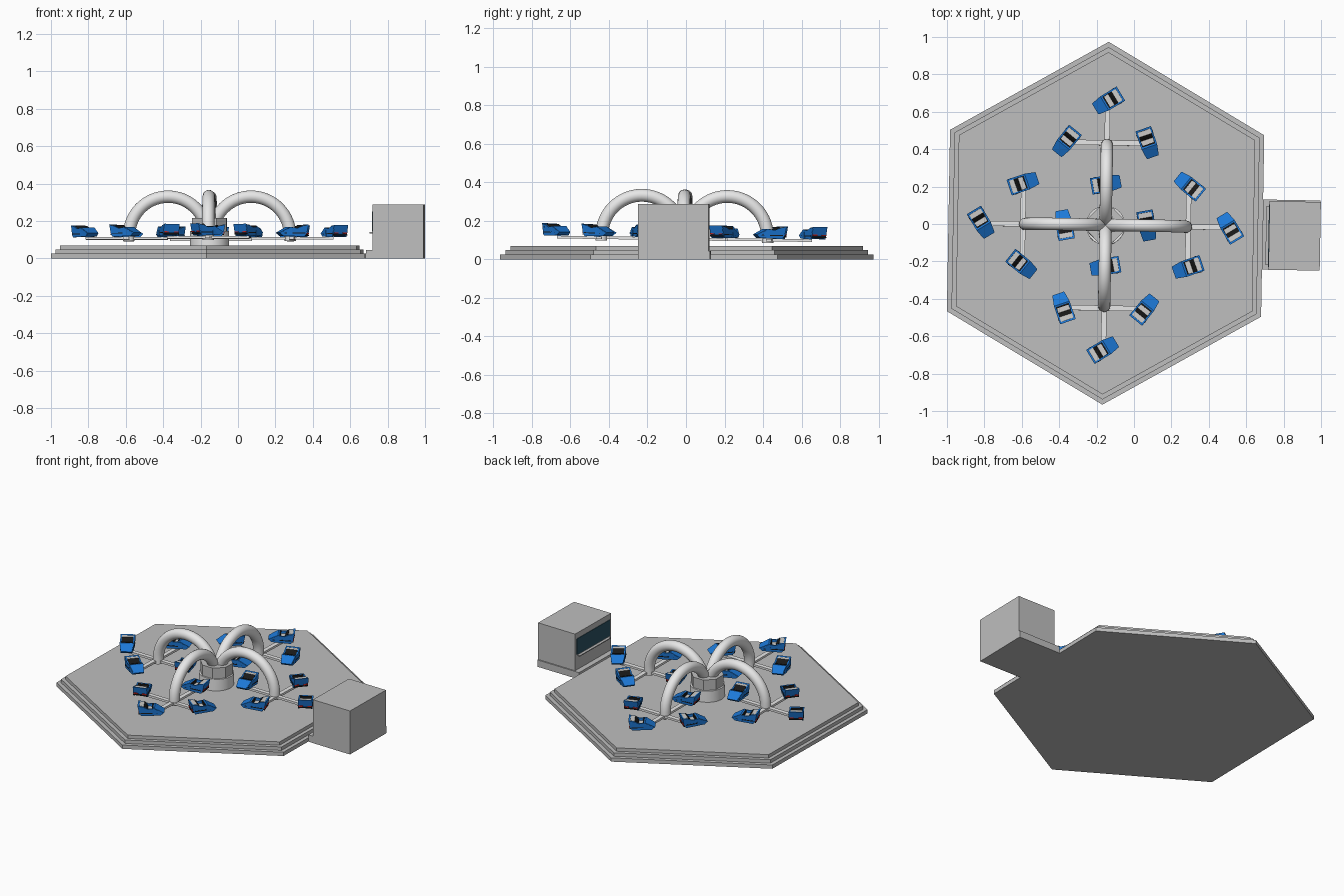
import bpy, bmesh, math
from mathutils import Matrix, Vector

if "Cube" in bpy.data.objects:
    bpy.data.objects.remove(bpy.data.objects["Cube"])

def material(name, rgb):
    m = bpy.data.materials.new(name)
    m.diffuse_color = (*rgb, 1)
    m.use_nodes = True
    m.node_tree.nodes["Principled BSDF"].inputs["Base Color"].default_value = m.diffuse_color
    return m

STONE = material("mid grey", (0.52, 0.52, 0.52))
STEEL = material("light grey", (0.8, 0.8, 0.8))
BLUE = material("blue", (0.012, 0.19, 0.68))
SEAT = material("seat grey", (0.62, 0.61, 0.59))
BLACK = material("black", (0.01, 0.01, 0.01))
RED = material("red", (0.7, 0.02, 0.015))
GLASS = material("dark teal glass", (0.025, 0.085, 0.125))

def R(deg, axis):
    return Matrix.Rotation(math.radians(deg), 4, axis)

def T(x, y, z):
    return Matrix.Translation((x, y, z))

def finish(name, bm, mats, matrix=Matrix(), smooth=False):
    bmesh.ops.recalc_face_normals(bm, faces=bm.faces)
    me = bpy.data.meshes.new(name)
    bm.to_mesh(me)
    bm.free()
    for m in mats:
        me.materials.append(m)
    if smooth:
        for p in me.polygons:
            p.use_smooth = len(p.vertices) == 4
    ob = bpy.data.objects.new(name, me)
    ob.matrix_world = matrix
    bpy.context.collection.objects.link(ob)
    return ob

def add_box(bm, lo, hi, idx=0):
    lo, hi = Vector(lo), Vector(hi)
    mat = Matrix.Translation((lo + hi) / 2) @ Matrix.Diagonal((*(hi - lo), 1))
    g = bmesh.ops.create_cube(bm, size=1, matrix=mat)
    for f in {f for v in g["verts"] for f in v.link_faces}:
        f.material_index = idx

def add_disc(bm, r, z0, z1, n, turn=0, at=(0, 0)):
    bmesh.ops.create_cone(bm, cap_ends=True, segments=n, radius1=r, radius2=r, depth=z1 - z0,
                          matrix=T(at[0], at[1], (z0 + z1) / 2) @ R(turn, 'Z'))

def add_prism(bm, profile, y0, y1, idx):
    """Extrude an x-z profile between y0 and y1."""
    a = [bm.verts.new((x, y0, z)) for x, z in profile]
    b = [bm.verts.new((x, y1, z)) for x, z in profile]
    n = len(profile)
    faces = [bm.faces.new(a), bm.faces.new(b[::-1])]
    faces += [bm.faces.new((a[i], b[i], b[(i + 1) % n], a[(i + 1) % n])) for i in range(n)]
    for f in faces:
        f.material_index = idx

CX, CY = -0.152, 0.004

# stepped hexagonal platform
def hexagon(bm, r, z):
    angs = [math.radians(89 + 60 * i) for i in range(6)]
    return [bm.verts.new((r * math.cos(a), r * math.sin(a), z)) for a in angs]

bm = bmesh.new()
steps = [(0.97, 0), (0.97, 0.025), (0.942, 0.025), (0.942, 0.048), (0.915, 0.048), (0.915, 0.07)]
rings = [hexagon(bm, r, z) for r, z in steps]
for lo, hi in zip(rings, rings[1:]):
    for i in range(6):
        j = (i + 1) % 6
        bm.faces.new((lo[i], lo[j], hi[j], hi[i]))
bm.faces.new(rings[0])
bm.faces.new(rings[-1])
finish("platform", bm, [STONE], T(CX, CY, 0))

# ticket booth with base slab, window and sill on the side facing the ride
booth_m = T(0.857, -0.062, 0) @ R(-1, 'Z')
bm = bmesh.new()
add_box(bm, (-0.135, -0.185, 0.0), (0.139, 0.182, 0.287))
finish("booth", bm, [STONE], booth_m)
bm = bmesh.new()
add_box(bm, (-0.17, -0.184, 0), (0.138, 0.19, 0.045))
finish("booth_base", bm, [STONE], booth_m)
bm = bmesh.new()
add_box(bm, (-0.138, -0.17, 0.145), (-0.13, 0.165, 0.25))
finish("booth_window", bm, [GLASS], booth_m)
bm = bmesh.new()
add_box(bm, (-0.152, -0.16, 0.134), (-0.13, 0.155, 0.14))
finish("booth_sill", bm, [STONE], booth_m)

# the turning part leans very slightly
RIDE = T(CX, CY - 0.013, 0) @ R(-0.8, 'X') @ R(-1, 'Z')

# central hub
bm = bmesh.new()
add_disc(bm, 0.105, 0.06, 0.145, 32)
finish("hub_drum", bm, [STEEL], RIDE, True)
bm = bmesh.new()
add_disc(bm, 0.1, 0.145, 0.215, 8, 22.5)
finish("hub_cap", bm, [STONE], RIDE)

# car: extruded side profiles (x is forward)
bm = bmesh.new()
W = 0.044
side = [(-0.06, 0), (0.058, 0.004), (0.074, 0.02), (0.02, 0.05), (-0.02, 0.046), (-0.05, 0.058),
        (-0.08, 0.063), (-0.07, 0.02)]
nose = [(0.008, 0.004), (0.058, 0.004), (0.078, 0.021), (0.02, 0.052), (0.012, 0.05)]
seat = [(-0.058, 0.004), (0.012, 0.004), (0.012, 0.032), (-0.022, 0.032), (-0.042, 0.06),
        (-0.076, 0.062), (-0.066, 0.02)]
rear = [(-0.06, 0.003), (-0.055, 0.055), (-0.074, 0.064), (-0.082, 0.065), (-0.072, 0.02)]
for s in (1, -1):
    add_prism(bm, side, s * W, s * (W - 0.009), 0)
    # dark trim along the side
    add_box(bm, (-0.062, s * W - 0.002, 0.016), (0.052, s * W + 0.002, 0.021), 2)
add_prism(bm, nose, -W + 0.002, W - 0.002, 0)
add_prism(bm, seat, -W + 0.009, W - 0.009, 1)
add_prism(bm, rear[:1] + [(-0.06, 0.05), (-0.073, 0.063)] + rear[3:], -W + 0.001, W - 0.001, 0)
# dark bands: dashboard and between seat and backrest
add_box(bm, (0.004, -W + 0.008, 0.03), (0.012, W - 0.008, 0.051), 2)
add_prism(bm, [(-0.027, 0.03), (-0.022, 0.035), (-0.036, 0.056), (-0.044, 0.0625), (-0.046, 0.05)],
          -W + 0.008, W - 0.008, 2)
# dark bumper and red lamps at the back
add_box(bm, (-0.075, -W + 0.002, 0.009), (-0.06, W - 0.002, 0.015), 2)
for s in (1, -1):
    add_box(bm, (-0.077, s * 0.027 - 0.013, 0.018), (-0.067, s * 0.027 + 0.013, 0.025), 3)
# narrower front end
for v in bm.verts:
    if v.co.x > 0.05:
        v.co.y *= 0.78
car = finish("car_1", bm, [BLUE, SEAT, BLACK, RED])

# four arched arms, each with a cross carrying four cars
ARM, REACH = 0.442, 0.22
CARS = [((REACH, 0), 121), ((0, REACH), 141), ((0, -REACH), 199), ((-REACH, 0), 280)]
count = 0
for k in range(4):
    arm_m = RIDE @ R(90 * k, 'Z')
    bm = bmesh.new()
    ring = bmesh.ops.create_circle(bm, segments=20, radius=0.033, matrix=T(0.43, 0, 0.118))
    bmesh.ops.spin(bm, geom=list({e for v in ring["verts"] for e in v.link_edges}),
                   cent=(0.222, 0, 0.122), axis=(0, -1, 0), angle=math.radians(158), steps=28)
    finish(f"arched_arm_{k + 1}", bm, [STEEL], arm_m, True)

    bm = bmesh.new()
    w = 0.014
    add_box(bm, (ARM - REACH, -w, 0.1), (ARM + REACH, w, 0.114))
    add_box(bm, (ARM - w, -REACH, 0.099), (ARM + w, REACH, 0.113))
    finish(f"cross_bars_{k + 1}", bm, [STEEL], arm_m)
    bm = bmesh.new()
    add_disc(bm, 0.03, 0.092, 0.122, 16, 0, (0.432, 0))
    finish(f"arm_foot_{k + 1}", bm, [STEEL], arm_m, True)

    for (dx, dy), heading in CARS:
        count += 1
        ob = car if count == 1 else bpy.data.objects.new(f"car_{count}", car.data)
        if count > 1:
            bpy.context.collection.objects.link(ob)
        ob.matrix_world = arm_m @ T(ARM + dx, dy, 0.113) @ R(heading + 1, 'Z')
